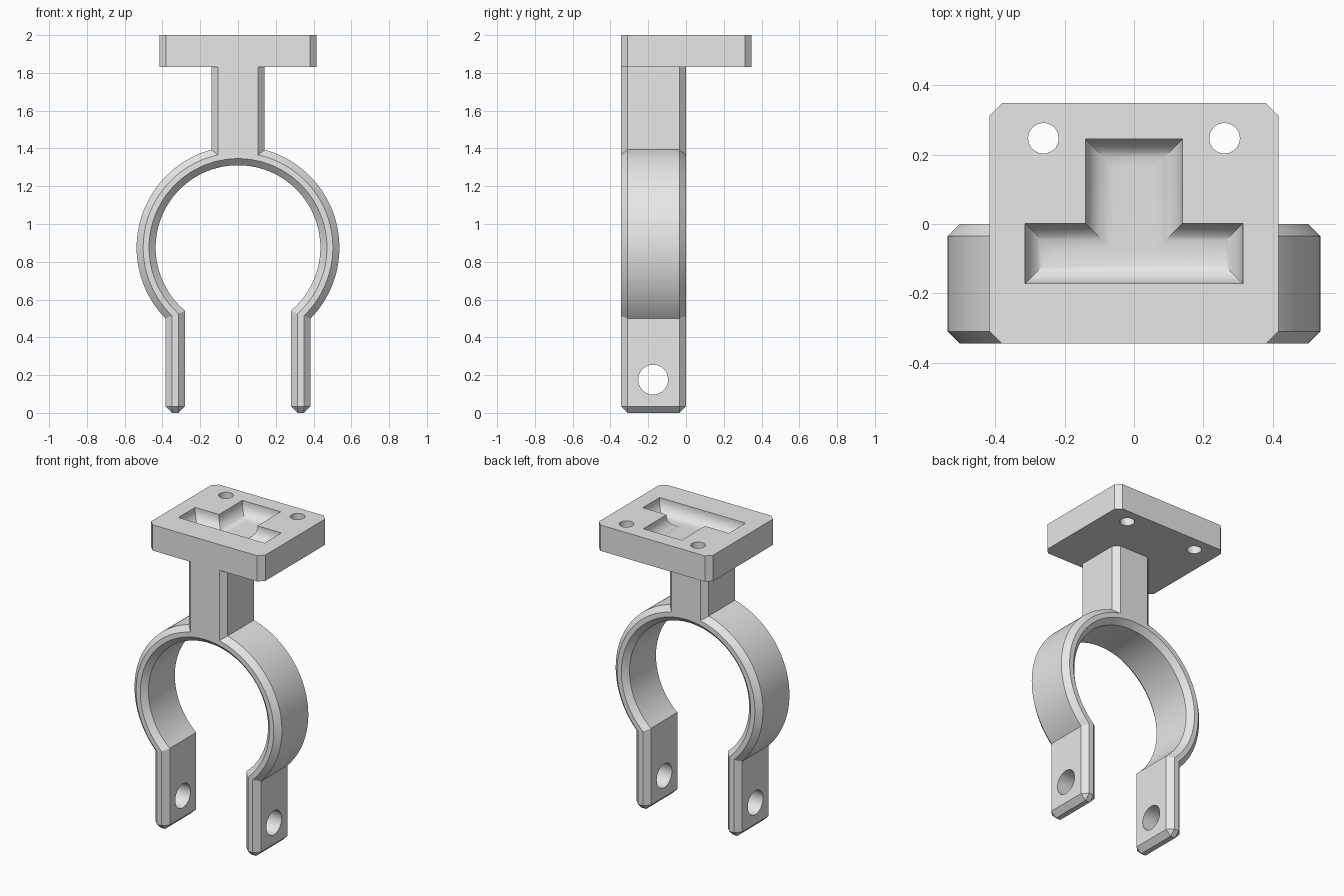
import bpy, bmesh
from math import sin, cos, asin, pi, sqrt, radians

cube = bpy.data.objects.get("Cube")
if cube:
    bpy.data.objects.remove(cube, do_unlink=True)

grey = bpy.data.materials.new("light_grey")
grey.use_nodes = True
grey.diffuse_color = (0.8, 0.8, 0.8, 1)
grey.node_tree.nodes["Principled BSDF"].inputs["Base Color"].default_value = (0.8, 0.8, 0.8, 1)

CH = 0.035                      # chamfer size
FRONT, BACK = -0.345, 0.0       # depth of the clamp
RING_Z, R_IN, R_OUT = 0.875, 0.436, 0.537
LEG_IN, LEG_OUT, STEM = 0.28, 0.384, 0.141
PLATE_X, PLATE_BACK, PLATE_Z = 0.416, 0.348, 1.83


def loft(name, loops):
    """Solid skinned through closed loops of equal length, capped at both ends."""
    bm = bmesh.new()
    rings = [[bm.verts.new(p) for p in loop] for loop in loops]
    n = len(rings[0])
    for a, b in zip(rings, rings[1:]):
        for i in range(n):
            j = (i + 1) % n
            bm.faces.new((a[i], a[j], b[j], b[i]))
    bm.faces.new(rings[0][::-1])
    bm.faces.new(rings[-1])
    bmesh.ops.remove_doubles(bm, verts=bm.verts, dist=1e-5)
    bmesh.ops.recalc_face_normals(bm, faces=bm.faces)
    mesh = bpy.data.meshes.new(name)
    bm.to_mesh(mesh)
    bm.free()
    mesh.materials.append(grey)
    obj = bpy.data.objects.new(name, mesh)
    bpy.context.collection.objects.link(obj)
    return obj


def cylinder(name, center, radius, length, axis):
    rot = (0, pi / 2, 0) if axis == "x" else (0, 0, 0)
    bpy.ops.mesh.primitive_cylinder_add(vertices=48, radius=radius, depth=length,
                                        location=center, rotation=rot)
    obj = bpy.context.object
    obj.name = name
    obj.data.materials.append(grey)
    return obj


def cut(obj, cutters):
    bpy.ops.object.select_all(action="DESELECT")
    bpy.context.view_layer.objects.active = obj
    obj.select_set(True)
    for c in cutters:
        c.hide_render = True
        mod = obj.modifiers.new("cut", "BOOLEAN")
        mod.operation, mod.solver, mod.object = "DIFFERENCE", "EXACT", c
        bpy.ops.object.modifier_apply(modifier=mod.name)
    for c in cutters:
        bpy.data.objects.remove(c, do_unlink=True)
    bpy.ops.object.shade_smooth_by_angle(angle=radians(25))


def arc(radius, a0, a1, steps):
    """Arc in x/z about the ring centre, angle measured from straight up."""
    angles = [a0 + (a1 - a0) * i / steps for i in range(steps + 1)]
    return [(radius * sin(a), RING_Z + radius * cos(a)) for a in angles]


def clamp_outline(inset):
    """Stem, open ring and two legs as one outline, shrunk by the inset."""
    ro, ri = R_OUT - inset, R_IN + inset
    xo, xi, xs = LEG_OUT - inset, LEG_IN + inset, STEM - inset
    tip = CH - inset                       # bevel left on the leg ends
    half = [(xs, PLATE_Z)]
    half += arc(ro, asin(xs / ro), pi - asin(xo / ro), 48)
    half += [(xo, CH), (xo - tip, inset), (xi + tip, inset), (xi, CH)]
    half += arc(ri, pi - asin(xi / ri), 0, 56)
    return half + [(-x, z) for x, z in half[-2::-1]]


# Clamp body: chamfered front and back
layers = [(FRONT, CH), (FRONT + CH, 0), (BACK - CH, 0), (BACK, CH)]
clamp = loft("clamp_body", [[(x, y, z) for x, z in clamp_outline(c)] for y, c in layers])
cut(clamp, [cylinder("bolt_hole", (0, -0.174, 0.176), 0.079, 1.2, "x")])

# Mounting plate with cut vertical corners
x, c = PLATE_X, CH
outline = [(x - c, FRONT), (x, FRONT + c), (x, PLATE_BACK - c), (x - c, PLATE_BACK)]
outline += [(-px, py) for px, py in outline[::-1]]
plate = loft("mounting_plate", [[(px, py, z) for px, py in outline] for z in (PLATE_Z, 2.0)])


def tee(d, z):
    """T-shaped loop, shrunk by d."""
    half = [(0.314 - d, -0.172 + d), (0.314 - d, 0.002 - d),
            (0.14 - d, 0.002 - d), (0.14 - d, 0.245 - d)]
    return [(px, py, z) for px, py in half + [(-a, b) for a, b in half[::-1]]]


# T-shaped recess with a rounded floor edge
FILLET, STEPS = 0.08, 8
walls = [tee(0, 2.05)]
for i in range(STEPS + 1):
    t = pi / 2 * i / STEPS
    walls.append(tee(FILLET * (1 - cos(t)), 1.99 - FILLET * sin(t)))
holes = [cylinder("screw_hole", (s * 0.261, 0.247, 1.9), 0.044, 0.5, "z") for s in (-1, 1)]
cut(plate, [loft("recess", walls)] + holes)
